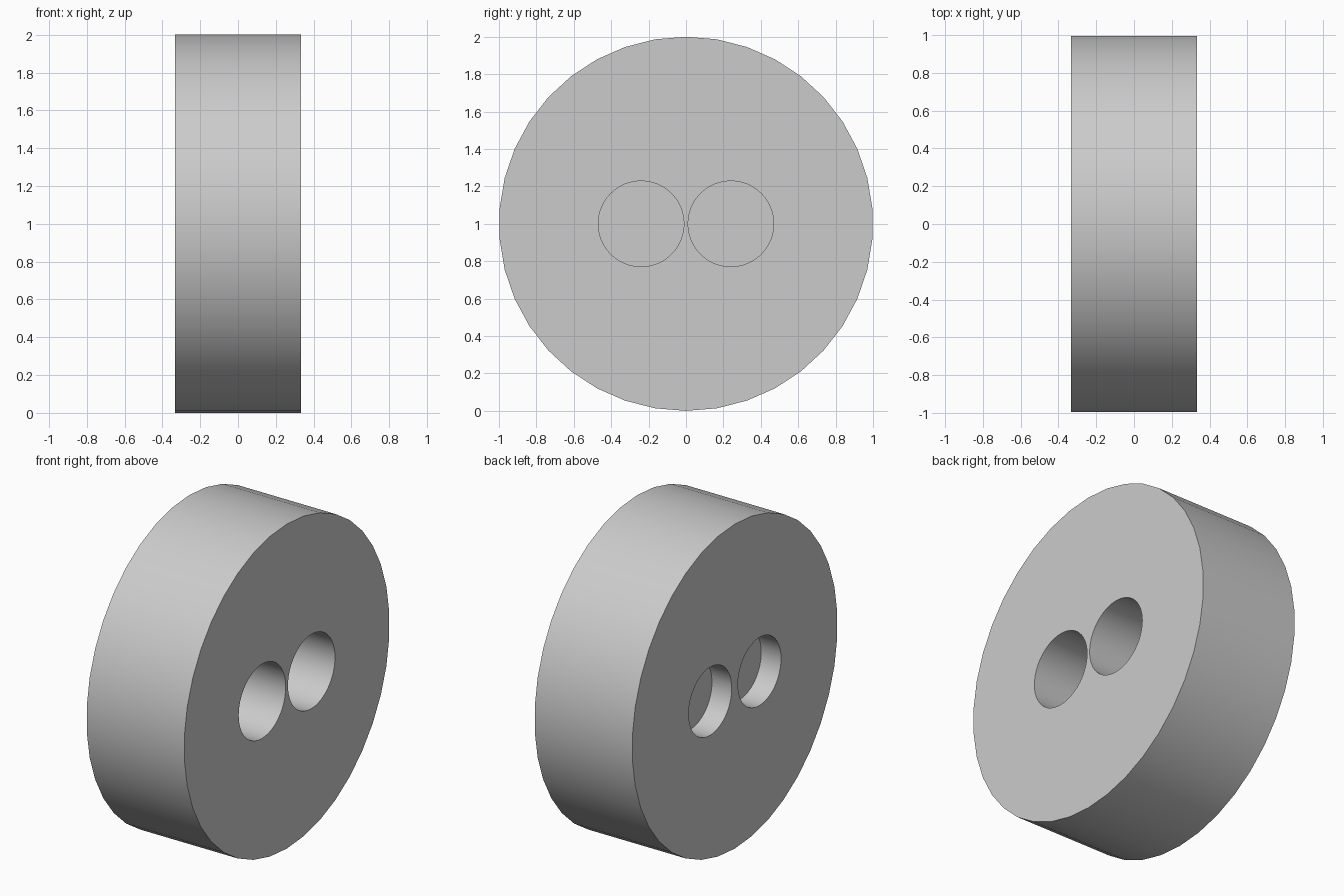
import bpy, math
from mathutils import Matrix, Vector

cube = bpy.data.objects.get("Cube")
if cube:
    bpy.data.objects.remove(cube, do_unlink=True)

grey = bpy.data.materials.new("light_grey")
grey.use_nodes = True
colour = (0.6, 0.6, 0.6, 1)
grey.diffuse_color = colour
grey.node_tree.nodes["Principled BSDF"].inputs["Base Color"].default_value = colour

HALF = 0.333      # half the wheel width
SEAM = -0.067     # where the thin back plate meets the hub


def cylinder(name, sides, radius, x0, x1, y=0):
    """Cylinder along x, with a vertex pointing to the front."""
    bpy.ops.mesh.primitive_cylinder_add(vertices=sides, radius=radius, depth=x1 - x0)
    obj = bpy.context.object
    obj.name = name
    obj.data.transform(Matrix.Rotation(math.radians(90), 4, "Y"))
    obj.data.transform(Matrix.Rotation(math.radians(90), 4, "X"))
    obj.location = Vector(((x0 + x1) / 2, y, 1))
    obj.data.materials.append(grey)
    return obj


disc = cylinder("disc", 38, 1, -HALF, HALF)

# Deep pockets on the left face, shallow narrower ones on the right face
for side, y in (("front", -0.24), ("back", 0.24)):
    pockets = (cylinder(side + "_deep_pocket_cutter", 48, 0.229, SEAM, HALF + 0.1, y),
               cylinder(side + "_shallow_pocket_cutter", 48, 0.21, -HALF - 0.1, -HALF + 0.135, y))
    for cutter in pockets:
        cutter.hide_render = True
        cutter.hide_set(True)
        cut = disc.modifiers.new(cutter.name, "BOOLEAN")
        cut.operation = "DIFFERENCE"
        cut.solver = "EXACT"
        cut.object = cutter

# Apply the cuts, then drop the cutters
bpy.ops.object.select_all(action="DESELECT")
bpy.context.view_layer.objects.active = disc
disc.select_set(True)
for cut in list(disc.modifiers):
    cutter = cut.object
    bpy.ops.object.modifier_apply(modifier=cut.name)
    bpy.data.objects.remove(cutter, do_unlink=True)
bpy.ops.object.shade_smooth_by_angle(angle=math.radians(30))
